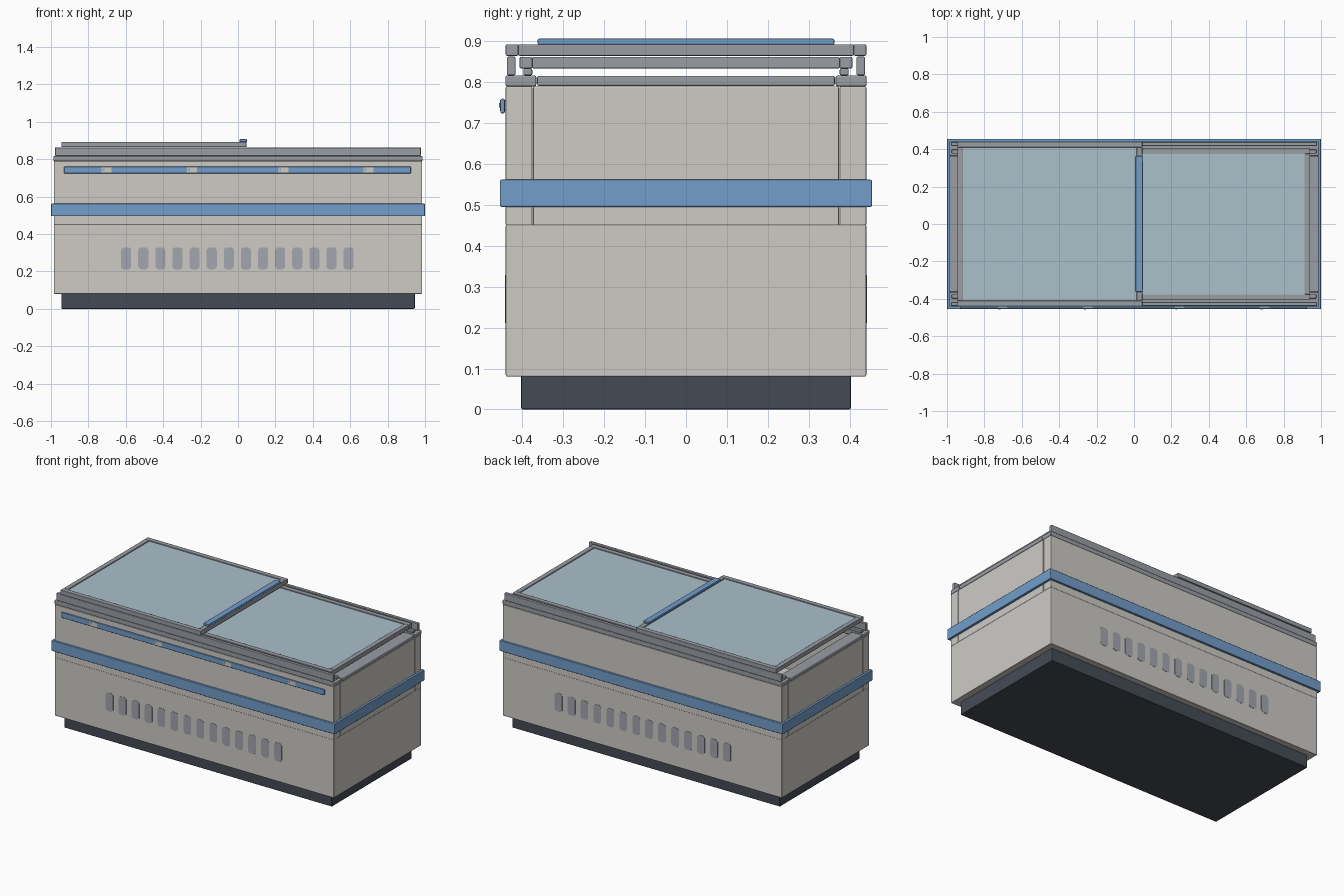
import bpy, bmesh, math

if "Cube" in bpy.data.objects:
    bpy.data.objects.remove(bpy.data.objects["Cube"])


def material(name, rgb):
    m = bpy.data.materials.new(name)
    m.diffuse_color = (*rgb, 1)
    m.use_nodes = True
    m.node_tree.nodes["Principled BSDF"].inputs["Base Color"].default_value = m.diffuse_color
    return m


CREAM = material("warm grey panel", (0.62, 0.60, 0.565))
BLUE = material("blue trim", (0.17, 0.34, 0.60))
DARK = material("dark plinth", (0.06, 0.07, 0.09))
STEEL = material("steel rail", (0.32, 0.34, 0.37))
GLASS = material("pale glass", (0.40, 0.53, 0.59))
VENT = material("vent grey", (0.36, 0.38, 0.42))


def add_object(name, bm, mat, bevel=0.0):
    bmesh.ops.recalc_face_normals(bm, faces=bm.faces[:])
    me = bpy.data.meshes.new(name)
    bm.to_mesh(me)
    bm.free()
    me.materials.append(mat)
    ob = bpy.data.objects.new(name, me)
    bpy.context.collection.objects.link(ob)
    if bevel:
        mod = ob.modifiers.new("soft edges", "BEVEL")
        mod.width, mod.segments = bevel, 2
        for p in me.polygons:
            p.use_smooth = True
        mod.harden_normals = True
    return ob


def add_boxes(name, boxes, mat, bevel=0.0):
    """Boxes given as (x0, x1, y0, y1, z0, z1), joined in one object."""
    bm = bmesh.new()
    for x0, x1, y0, y1, z0, z1 in boxes:
        vs = bmesh.ops.create_cube(bm, size=1)["verts"]
        for v in vs:
            v.co.x = x1 if v.co.x > 0 else x0
            v.co.y = y1 if v.co.y > 0 else y0
            v.co.z = z1 if v.co.z > 0 else z0
    return add_object(name, bm, mat, bevel)


def both_y(x0, x1, y0, y1, z0, z1):
    return [(x0, x1, y0, y1, z0, z1), (x0, x1, -y1, -y0, z0, z1)]


def both_x(x0, x1, y0, y1, z0, z1):
    return [(x0, x1, y0, y1, z0, z1), (-x1, -x0, y0, y1, z0, z1)]


# Plinth and lower cabinet
add_boxes("plinth", [(-0.945, 0.945, -0.403, 0.403, 0, 0.085)], DARK, 0.004)
add_boxes("lower_cabinet", [(-0.985, 0.985, -0.441, 0.441, 0.08, 0.452)], CREAM, 0.004)

# Open tub: long walls with end panels between them
add_boxes("long_walls", both_y(-0.985, 0.985, 0.376, 0.441, 0.45, 0.79), CREAM, 0.003)
add_boxes("end_walls", both_x(0.92, 0.985, -0.374, 0.374, 0.45, 0.79), CREAM, 0.003)

# Bumper band round the cabinet
add_boxes("bumper_long", both_y(-1.0, 1.0, 0.439, 0.455, 0.495, 0.562), BLUE, 0.004)
add_boxes("bumper_ends", both_x(0.983, 1.0, -0.455, 0.455, 0.495, 0.562), BLUE, 0.004)

# Rim rails and sliding tracks
add_boxes("rim_long", both_y(-0.987, 0.987, 0.366, 0.442, 0.79, 0.817), STEEL, 0.005)
add_boxes("rim_ends", both_x(0.915, 0.987, -0.364, 0.364, 0.791, 0.816), STEEL, 0.005)
add_boxes("outer_track", both_y(-0.978, 0.978, 0.417, 0.438, 0.817, 0.863), STEEL, 0.004)
add_boxes("inner_track", both_y(-0.975, 0.975, 0.376, 0.398, 0.817, 0.834), STEEL, 0.004)


def sliding_lid(name, x0, x1, y, z0, z1, rim=0.031):
    frame = both_y(x0, x1, y - rim, y, z0, z1)
    frame += [(x0, x0 + rim, rim - y, y - rim, z0, z1),
              (x1 - rim, x1, rim - y, y - rim, z0, z1)]
    add_boxes(name + "_frame", frame, STEEL, 0.003)
    r = rim - 0.004
    add_boxes(name + "_glass", [(x0 + r, x1 - r, r - y, y - r, z0 + 0.008, z1 - 0.006)], GLASS)


# Two overlapping glass lids and the grip on the upper one
sliding_lid("upper_lid", -0.945, 0.045, 0.441, 0.865, 0.893)
sliding_lid("lower_lid", -0.05, 0.942, 0.407, 0.834, 0.862)
add_boxes("lid_grip", [(0.008, 0.048, -0.363, 0.363, 0.892, 0.907)], BLUE, 0.004)

# Front rail with small label plates
add_boxes("front_handrail", [(-0.93, 0.925, -0.454, -0.443, 0.724, 0.76)], BLUE, 0.004)
label_x = (-0.703, -0.245, 0.243, 0.698)
add_boxes("handrail_brackets", [(x - 0.027, x + 0.027, -0.4555, -0.438, 0.73, 0.757)
                                for x in label_x], CREAM)
add_boxes("bracket_pins", [(x - 0.022, x - 0.012, -0.457, -0.454, 0.738, 0.75)
                           for x in label_x], VENT)

# Rows of vent slots on both long faces, corners clipped
bm = bmesh.new()
W, H, C = 0.027, 0.059, 0.012
outline = [(-W, C - H), (C - W, -H), (W - C, -H), (W, C - H),
           (W, H - C), (W - C, H), (C - W, H), (-W, H - C)]
for side in (-1, 1):
    for i in range(14):
        cx = -0.598 + 0.0915 * i
        face = bm.faces.new([bm.verts.new((cx + x, side * 0.439, 0.27 + z)) for x, z in outline])
        ext = bmesh.ops.extrude_face_region(bm, geom=[face])["geom"]
        for v in ext:
            if isinstance(v, bmesh.types.BMVert):
                v.co.y = side * 0.4425
add_object("vent_slots", bm, VENT)
